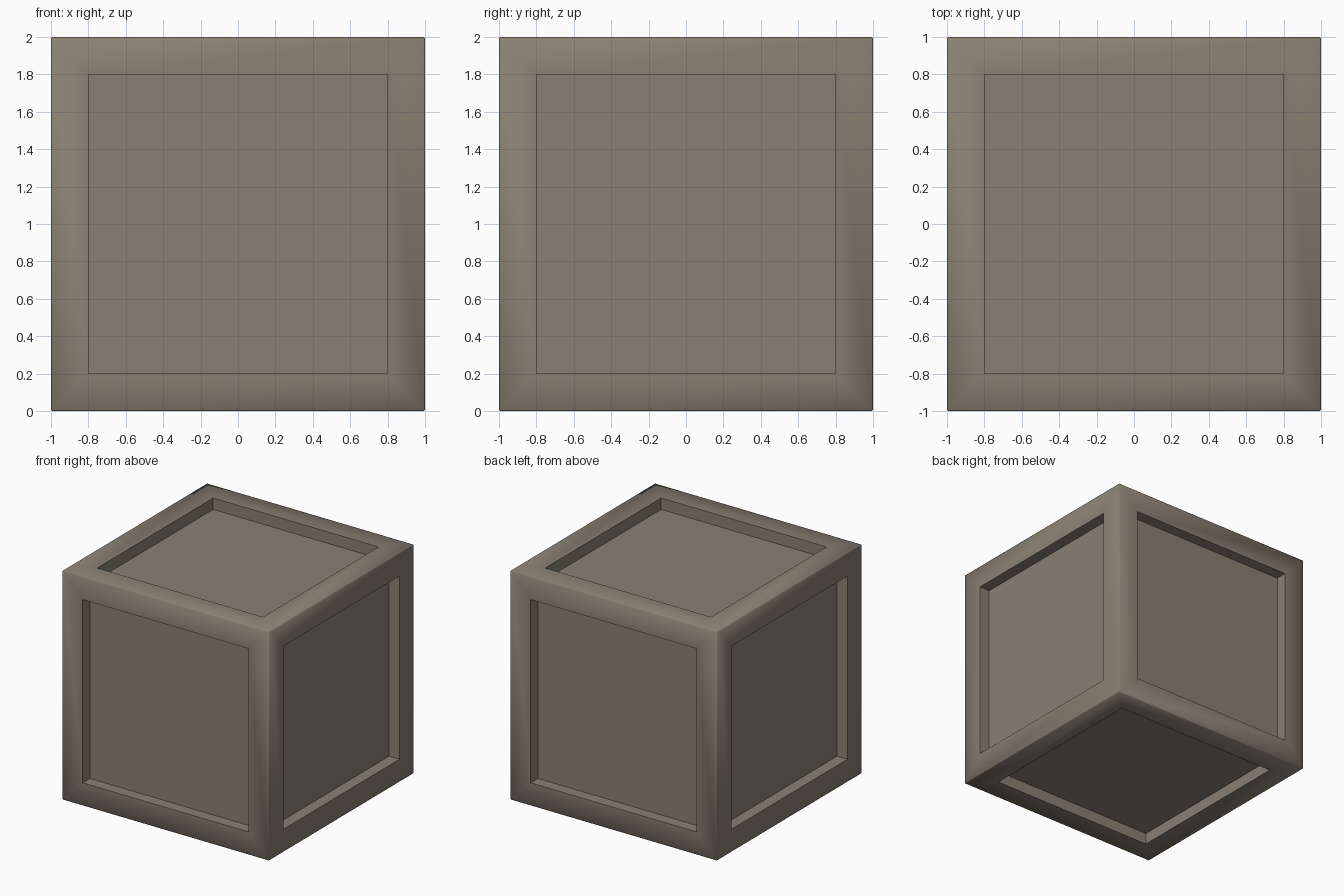
import bpy, bmesh, math

if "Cube" in bpy.data.objects:
    bpy.data.objects.remove(bpy.data.objects["Cube"])

mat = bpy.data.materials.new("grey brown")
mat.diffuse_color = (0.255, 0.217, 0.172, 1)
mat.use_nodes = True
mat.node_tree.nodes["Principled BSDF"].inputs["Base Color"].default_value = mat.diffuse_color

# Crate: cube with a recessed square panel on every side
bm = bmesh.new()
bmesh.ops.create_cube(bm, size=2)
for f in list(bm.faces):
    n = f.normal.copy()
    bmesh.ops.inset_individual(bm, faces=[f], thickness=0.2, use_even_offset=True)
    bmesh.ops.inset_individual(bm, faces=[f], thickness=0.0, use_even_offset=True)
    for v in f.verts:
        v.co -= n * 0.1
bm.normal_update()

# Fine chamfer on the outer edges of the frame
edges = [e for e in bm.edges
         if e.calc_face_angle_signed() > math.radians(60)
         and all(max(abs(c) for c in v.co) > 0.99 and
                 min(sorted(abs(c) for c in v.co)[1:]) > 0.99 for v in e.verts)]
bmesh.ops.bevel(bm, geom=edges, offset=0.006, segments=1, affect='EDGES')
bmesh.ops.translate(bm, verts=bm.verts, vec=(0, 0, 1))

me = bpy.data.meshes.new("crate")
bm.to_mesh(me)
bm.free()
me.materials.append(mat)
ob = bpy.data.objects.new("crate", me)
bpy.context.collection.objects.link(ob)
bpy.context.view_layer.objects.active = ob
ob.select_set(True)
bpy.ops.object.shade_smooth_by_angle(angle=math.radians(60))
